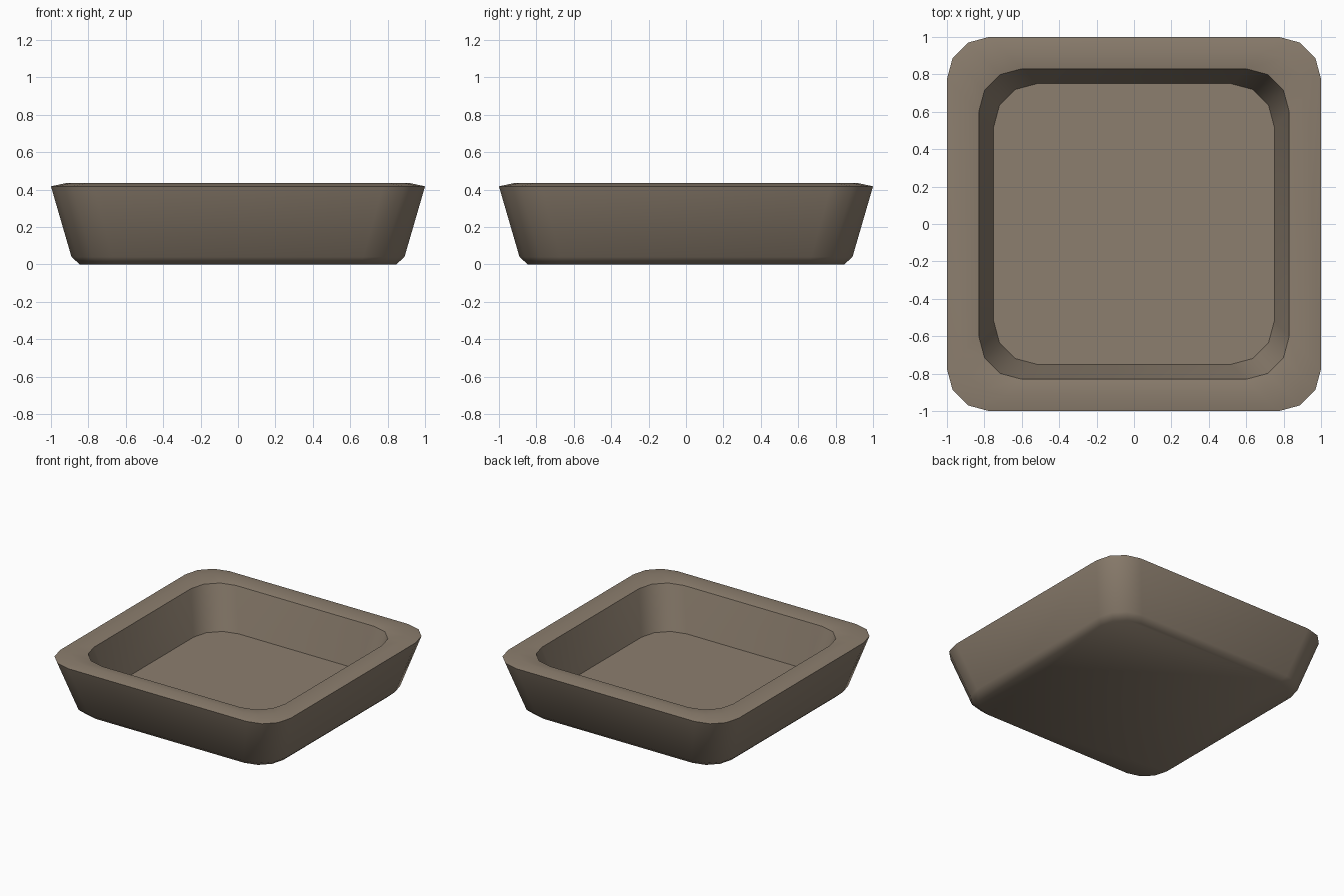
import bpy, bmesh, math

if "Cube" in bpy.data.objects:
    bpy.data.objects.remove(bpy.data.objects["Cube"])

# (half width, corner radius, height) of each ring, from base up over the rim to the floor
RINGS = [
    (0.845, 0.20, 0.00),   # underside
    (0.89, 0.22, 0.04),    # base chamfer
    (1.00, 0.225, 0.418),  # outer rim edge
    (0.92, 0.23, 0.435),   # rim crown
    (0.83, 0.23, 0.418),   # inner rim edge
    (0.75, 0.23, 0.09),    # inside floor
]
CORNER_SEGMENTS = 3


def rounded_square(bm, half, radius, z):
    verts = []
    for q in range(4):
        sx, sy = [(1, 1), (-1, 1), (-1, -1), (1, -1)][q]
        for i in range(CORNER_SEGMENTS + 1):
            a = math.pi / 2 * (q + i / CORNER_SEGMENTS)
            verts.append(bm.verts.new((sx * (half - radius) + radius * math.cos(a),
                                       sy * (half - radius) + radius * math.sin(a), z)))
    return verts


# Dish body
bm = bmesh.new()
loops = [rounded_square(bm, *ring) for ring in RINGS]
for low, high in zip(loops, loops[1:]):
    n = len(low)
    for i in range(n):
        j = (i + 1) % n
        bm.faces.new((low[i], low[j], high[j], high[i]))
bm.faces.new(list(reversed(loops[0])))
bm.faces.new(loops[-1])
mesh = bpy.data.meshes.new("square_dish")
bm.to_mesh(mesh)
bm.free()

clay = bpy.data.materials.new("warm grey brown")
clay.diffuse_color = (0.262, 0.209, 0.156, 1)
clay.use_nodes = True
clay.node_tree.nodes["Principled BSDF"].inputs["Base Color"].default_value = clay.diffuse_color
mesh.materials.append(clay)

dish = bpy.data.objects.new("square_dish", mesh)
bpy.context.collection.objects.link(dish)
bpy.context.view_layer.objects.active = dish
dish.select_set(True)
bpy.ops.object.shade_smooth_by_angle(angle=math.radians(50))
